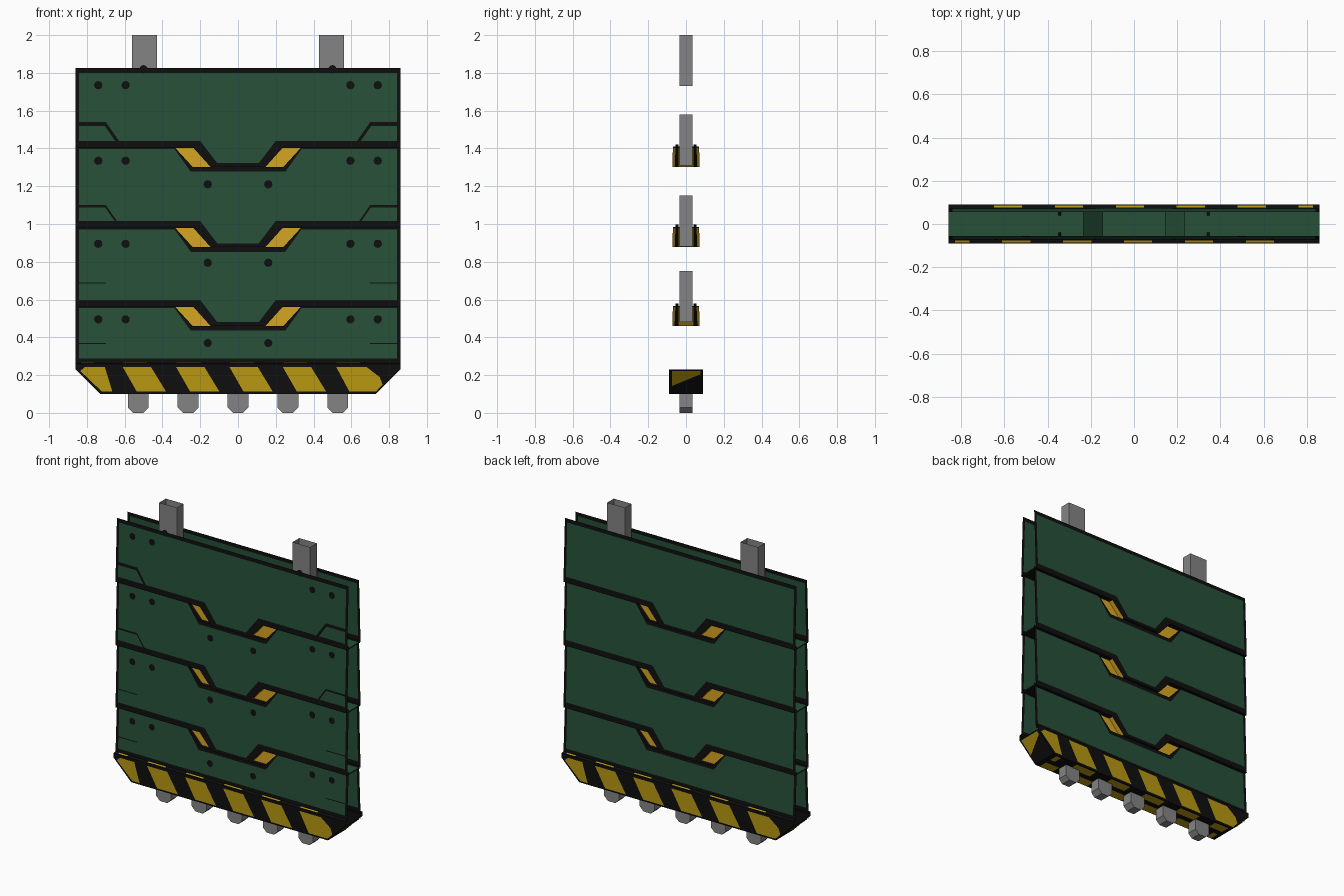
import bpy, math

if "Cube" in bpy.data.objects:
    bpy.data.objects.remove(bpy.data.objects["Cube"])


def material(name, rgb):
    m = bpy.data.materials.new(name)
    lin = [((c / 255 + 0.055) / 1.055) ** 2.4 if c > 10 else c / 255 / 12.92 for c in rgb]
    m.diffuse_color = (*lin, 1)
    m.use_nodes = True
    m.node_tree.nodes["Principled BSDF"].inputs["Base Color"].default_value = m.diffuse_color
    return m


GREEN = material("dark green", (38, 80, 57))
BLACK = material("black trim", (14, 14, 14))
AMBER = material("amber accent", (214, 166, 34))
YELLOW = material("hazard yellow", (184, 151, 18))
GREY = material("steel grey", (132, 132, 132))


def build(name, polys):
    """Make one object from (points, material) polygons."""
    verts, faces, mats, idx = [], [], [], []
    for pts, mat in polys:
        faces.append(range(len(verts), len(verts) + len(pts)))
        verts += pts
        if mat not in mats:
            mats.append(mat)
        idx.append(mats.index(mat))
    me = bpy.data.meshes.new(name)
    me.from_pydata(verts, [], [list(f) for f in faces])
    for m in mats:
        me.materials.append(m)
    for p, i in zip(me.polygons, idx):
        p.material_index = i
    ob = bpy.data.objects.new(name, me)
    bpy.context.collection.objects.link(ob)
    return ob


def mirrored(half):
    """Right half from bottom to top -> full counter-clockwise outline."""
    return half + [(-x, z) for x, z in reversed(half)]


def box(polys, x, hx, hy, z0, z1, chamfer=0.0, bottom=False):
    """Open-topped tube, with an optional chamfered closed bottom."""
    prof = [(x - hx, z1), (x - hx, z0 + chamfer), (x - hx + chamfer, z0),
            (x + hx - chamfer, z0), (x + hx, z0 + chamfer), (x + hx, z1)]
    if not chamfer:
        prof = [prof[0], prof[1], prof[4], prof[5]]
    polys.append(([(a, -hy, b) for a, b in prof], GREY))
    polys.append(([(a, hy, b) for a, b in reversed(prof)], GREY))
    for (a, b), (c, d) in zip(prof, prof[1:]):
        if bottom or abs(a - c) < 1e-6:
            polys.append(([(a, hy, b), (c, hy, d), (c, -hy, d), (a, -hy, b)], GREY))


W = 0.86
SEGMENTS = [  # top, bottom, bolt height, lower bolt height, corner seam height, seam width
    (1.825, 1.402, 1.735, None, 1.54, 0.02),
    (1.422, 0.978, 1.335, 1.21, 1.10, 0.012),
    (0.998, 0.560, 0.895, 0.795, 0.69, 0.006),
    (0.580, 0.250, 0.495, 0.37, 0.37, 0.006)]

for n, (zt, zb, zbolt, zlow, zseam, sw) in enumerate(SEGMENTS):
    label = f"segment_{n + 1}"
    notch, tab = n > 0, n < 3

    def depth(z):
        return 0.055 + 0.016 * (zt - z) / (zt - zb)

    # outer and inner outline of the leaning panel sheet
    outer, inner = [], []
    if tab:
        outer += [(0.145, zb - 0.1), (0.235, zb)]
        inner += [(0.11, zb - 0.08), (0.20, zb + 0.038)]
    outer += [(W, zb), (W, zt)]
    inner += [(W - 0.018, zb + 0.038), (W - 0.018, zt - 0.026)]
    if notch:
        outer += [(0.35, zt), (0.24, zt - 0.12)]
        inner += [(0.336, zt - 0.026), (0.25, zt - 0.145)]
    outer, inner = mirrored(outer), mirrored(inner)

    for side, s in (("front", 1), ("back", -1)):
        def place(pts, lift=0.0):
            return [(s * x, -s * (depth(z) + lift), z) for x, z in pts]
        polys = [(place(inner), GREEN)]
        for i in range(len(outer)):
            j = (i + 1) % len(outer)
            polys.append((place([outer[i], outer[j], inner[j], inner[i]]), BLACK))
        build(f"{label}_{side}_panel", polys)

        # amber plates set back in the notch, with the notch ledge
        if notch:
            zp = SEGMENTS[n - 1][1]
            polys = []
            for m in (1, -1):
                quad = [(0.335, zp), (0.235, zp), (0.145, zp - 0.1), (0.24, zp - 0.1)]
                pts = [(m * x, -s * 0.04, z) for x, z in quad]
                polys.append((pts if m * s > 0 else pts[::-1], AMBER))
            edge = [(-0.35, zt), (-0.24, zt - 0.12), (0.24, zt - 0.12), (0.35, zt)]
            for (a, b), (c, d) in zip(edge, edge[1:]):
                polys.append(([(a, -s * depth(b), b), (c, -s * depth(d), d),
                               (c, -s * 0.04, d), (a, -s * 0.04, b)], BLACK))
            build(f"{label}_{side}_notch", polys)

        # bolts and corner seams, front only
        if side == "front":
            spots = [(0.74, zbolt), (0.595, zbolt)]
            if zlow:
                spots.append((0.16, zlow))
            else:
                spots.append((0.5, zt - 0.006))
            polys = []
            for m in (1, -1):
                for x, z in spots:
                    ring = [(m * x + 0.022 * math.cos(k * math.tau / 12),
                             z + 0.022 * math.sin(k * math.tau / 12)) for k in range(12)]
                    polys.append((place(ring, 0.004), BLACK))
                seam = [(0.845, zseam), (0.70, zseam), (0.63, zseam - 0.10)]
                if n > 1:
                    seam = [(0.845, zseam), (0.70, zseam)]
                for (a, b), (c, d) in zip(seam, seam[1:]):
                    wx = sw if b != d else 0
                    q = [(m * a, b), (m * c, d), (m * (c + wx), d - (0 if wx else sw)),
                         (m * (a + wx), b - (0 if wx else sw))]
                    polys.append((place(q if m > 0 else q[::-1], 0.003), BLACK))
            build(f"{label}_bolts_and_seams", polys)

    # floor following the tab: green inside, trim and amber below
    if tab:
        path = [(-W, zb), (-0.235, zb), (-0.145, zb - 0.1),
                (0.145, zb - 0.1), (0.235, zb), (W, zb)]
        polys = []
        for (a, b), (c, d) in zip(path, path[1:]):
            e, f = depth(b) - 0.002, depth(d) - 0.002
            polys.append(([(a, -e, b + 0.007), (c, -f, d + 0.007),
                           (c, f, d + 0.007), (a, e, b + 0.007)], GREEN))
            polys.append(([(a, e, b), (c, f, d), (c, -f, d), (a, -e, b)],
                          BLACK if b == d else AMBER))
        build(f"{label}_floor", polys)

    # a pair of square posts out of the top
    polys = []
    z0 = (1.73, 1.31, 0.88, 0.48)[n]
    for x in (-0.495, 0.495):
        box(polys, x, 0.065, 0.035, z0, z0 + 0.27)
    build(f"{label}_posts", polys)

# hazard base: black shell
D, Z0, Z1, ZC, XB = 0.09, 0.10, 0.26, 0.23, 0.73
outline = mirrored([(XB, Z0), (W, ZC), (W, Z1)])
polys = [([(s * x, -s * D, z) for x, z in outline], BLACK) for s in (1, -1)]
polys.append(([(-XB, D, Z0), (XB, D, Z0), (XB, -D, Z0), (-XB, -D, Z0)], BLACK))
for s in (1, -1):
    polys.append(([(s * XB, -s * D, Z0), (s * W, -s * D, ZC),
                   (s * W, s * D, ZC), (s * XB, s * D, Z0)][::1], BLACK))
    polys.append(([(-s * W, -s * D, Z1), (s * W, -s * D, Z1),
                   (s * W, -s * 0.068, Z1 + 0.006), (-s * W, -s * 0.068, Z1 + 0.006)], BLACK))
build("hazard_base", polys)

# hazard stripes on faces, top ledge, underside and end chamfers
polys = []
L = 0.003
for s in (1, -1):
    for k in range(6):
        x = -0.893 + k * 0.2825
        top, low = [x, x + 0.15], [x + 0.075, x + 0.23]
        quad = [(low[0], 0.112), (low[1], 0.112), (top[1], 0.243), (top[0], 0.243)]
        if k == 0:
            quad = [(-0.72, 0.112), (-0.665, 0.112), (-0.705, 0.243), (-0.81, 0.243), (-0.835, 0.222)]
        if k == 5:
            quad = [(0.59, 0.112), (0.73, 0.112), (0.765, 0.15), (0.75, 0.19), (0.68, 0.243), (0.52, 0.243)]
        polys.append(([(s * a, -s * (D + L), b) for a, b in quad], YELLOW))
        a, b = max(x, -0.83), x + 0.13
        polys.append(([(s * a, -s * 0.086, Z1 + 0.004), (s * b, -s * 0.086, Z1 + 0.004),
                       (s * b, -s * 0.076, Z1 + 0.007), (s * a, -s * 0.076, Z1 + 0.007)], YELLOW))
        a, b = max(low[0], -0.70), min(low[1], 0.70)
        polys.append(([(s * a, -s * 0.02, Z0 - L), (s * b, -s * 0.02, Z0 - L),
                       (s * b, -s * 0.082, Z0 - L), (s * a, -s * 0.082, Z0 - L)], YELLOW))
    chamfer = [(-0.075, 0.145), (0.078, 0.208), (0.078, 0.224), (-0.075, 0.224)]
    polys.append(([(s * (XB + z - Z0 + L), s * y, z - L) for y, z in chamfer], YELLOW))
build("hazard_stripes", polys)

# locking feet
polys = []
for k in range(-2, 3):
    box(polys, k * 0.264, 0.055, 0.035, 0.0, 0.105, 0.028, True)
build("locking_feet", polys)
